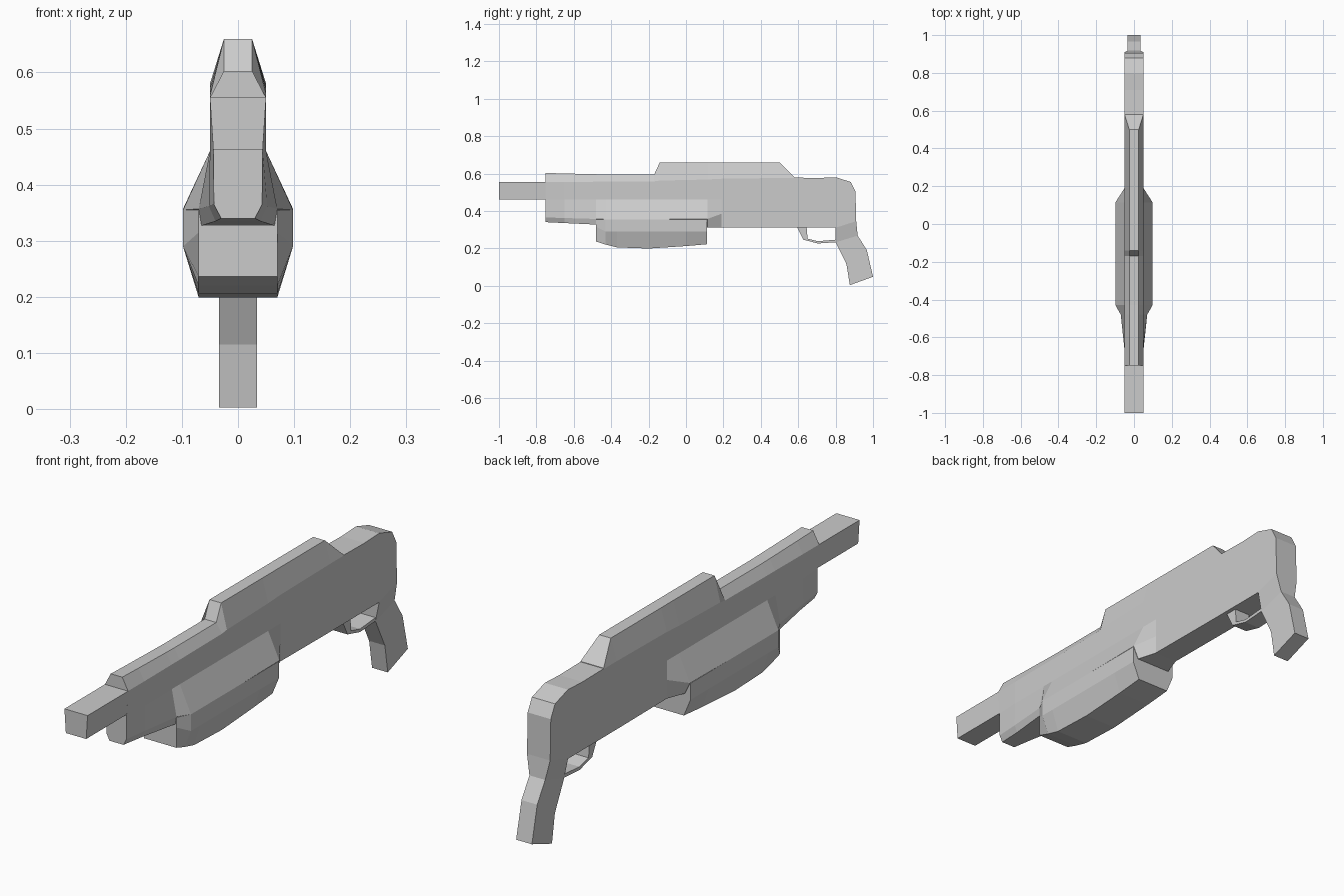
import bpy, bmesh


def loft(name, rings):
    """Skin a list of equal-length closed rings and cap both ends."""
    bm = bmesh.new()
    vs = [[bm.verts.new(p) for p in r] for r in rings]
    n = len(vs[0])
    for a, b in zip(vs, vs[1:]):
        for i in range(n):
            j = (i + 1) % n
            bm.faces.new((a[i], a[j], b[j], b[i]))
    bm.faces.new(vs[0])
    bm.faces.new(vs[-1])
    bmesh.ops.recalc_face_normals(bm, faces=bm.faces)
    me = bpy.data.meshes.new(name)
    bm.to_mesh(me)
    bm.free()
    ob = bpy.data.objects.new(name, me)
    bpy.context.collection.objects.link(ob)
    return ob


def section(y, half):
    """Symmetric cross-section at y from its right-hand (x, z) points."""
    return [(x, y, z) for x, z in half] + [(-x, y, z) for x, z in reversed(half)]


def slab(name, profile, w):
    """Side profile of (y, z) points, extruded across x."""
    return loft(name, [[(x, y, z) for y, z in profile] for x in (-w, w)])


# Square barrel
loft("barrel", [section(y, [(.05, .555), (.044, .462)]) for y in (-1, -.73)])

# Receiver: y, top half width, top z, shoulder z, waist x, low x, low z, bottom x, bottom z
body = [
    (-.75, .025, .603, .555, .044, .043, .365, .030, .340),
    (-.65, .025, .600, .555, .050, .052, .362, .040, .335),
    (-.48, .025, .596, .556, .050, .070, .357, .065, .327),
    (-.43, .025, .595, .556, .050, .098, .355, .060, .325),
    (-.17, .025, .595, .558, .050, .098, .355, .060, .320),
    (-.14, .025, .660, .562, .050, .098, .355, .060, .315),
    (.115, .025, .660, .568, .050, .098, .357, .075, .310),
    (.19, .025, .660, .572, .050, .050, .385, .050, .312),
    (.50, .025, .660, .576, .050, .050, .385, .050, .310),
    (.58, .050, .580, .576, .050, .050, .385, .050, .310),
]
loft("receiver", [section(y, [(xt, zt), (.05, zs), (xm, .46), (xl, zl), (xb, zb)])
                  for y, xt, zt, zs, xm, xl, zl, xb, zb in body])

# Pump handle under the receiver: y, widest x, side bottom z, bottom z
pump = [(-.48, .070, .315, .236), (-.43, .098, .29, .220), (-.37, .098, .29, .205),
        (-.20, .098, .29, .199), (.0, .098, .29, .212), (.113, .098, .29, .222)]
loft("pump_handle", [section(y, [(.04, .36), (x, .355), (x, zm), (.07, zb)])
                     for y, x, zm, zb in pump])

# Rear frame block
slab("rear_frame", [(.58, .578), (.71, .576), (.80, .58), (.88, .555), (.906, .505),
                    (.91, .345), (.80, .31), (.58, .31)], .05)

# Pistol grip: half width, front (y, z), back (y, z)
grip = [(.05, (.80, .31), (.91, .345)), (.034, (.80, .232), (.918, .268)),
        (.034, (.858, .115), (.967, .19)), (.034, (.876, .003), (1.0, .048))]
loft("pistol_grip", [[(-w, *f), (w, *f), (w, *b), (-w, *b)] for w, f, b in grip])

# Trigger guard: matching outer and inner (y, z) points swept into a strap
outer = [(.594, .312), (.628, .246), (.705, .226), (.81, .233)]
inner = [(.645, .312), (.650, .252), (.705, .238), (.81, .247)]
loft("trigger_guard", [[(-.034, *o), (.034, *o), (.034, *i), (-.034, *i)]
                       for o, i in zip(outer, inner)])
